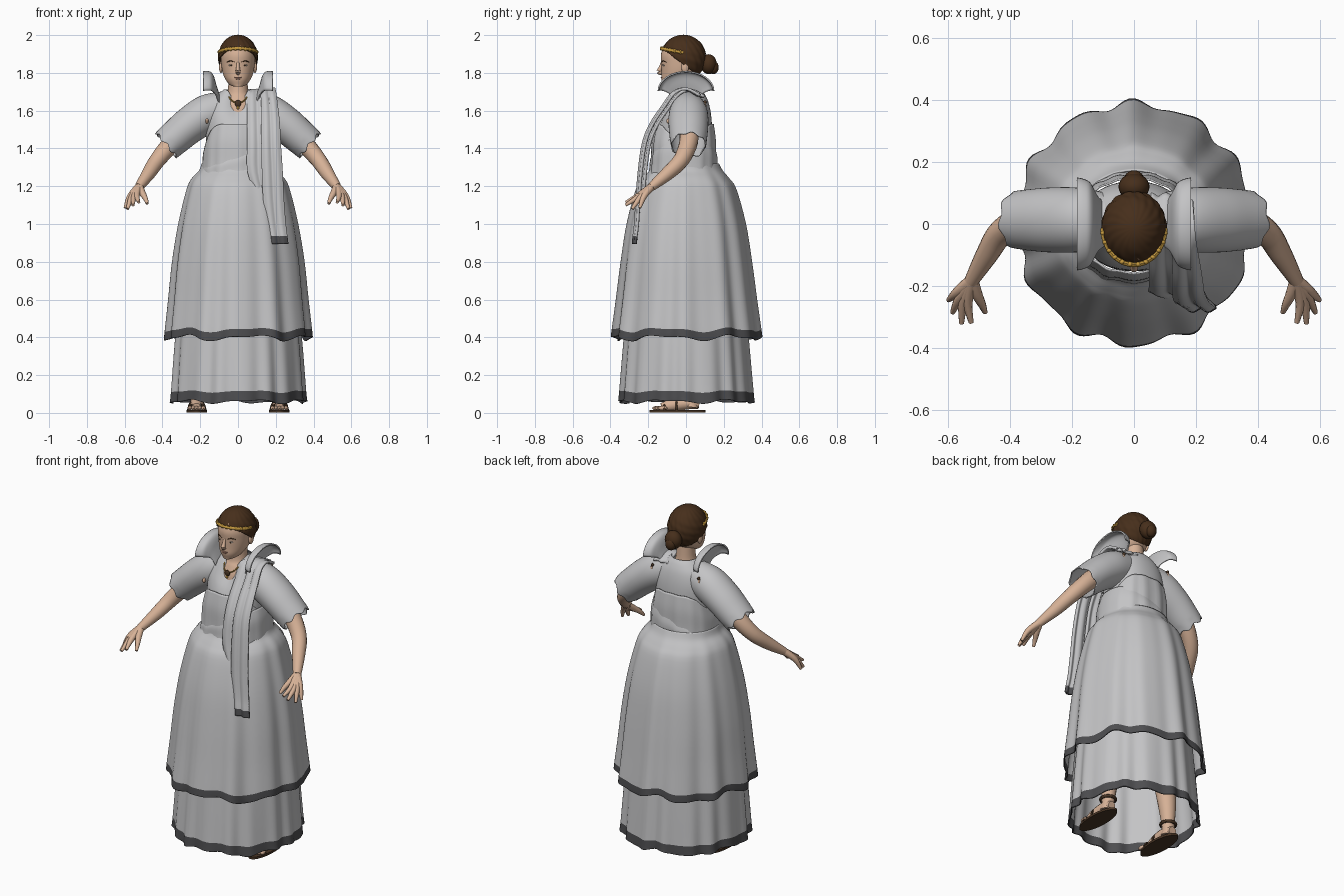
import bpy, bmesh, math
from math import sin, cos, pi
from mathutils import Vector, Matrix

cube = bpy.data.objects.get("Cube")
if cube:
    bpy.data.objects.remove(cube)


def material(name, r, g, b):
    m = bpy.data.materials.new(name)
    m.use_nodes = True
    m.diffuse_color = (r, g, b, 1)
    m.node_tree.nodes["Principled BSDF"].inputs["Base Color"].default_value = (r, g, b, 1)
    return m


CLOTH = material("pale grey cloth", .55, .55, .56)
HEM = material("dark grey hem", .075, .075, .08)
SKIN = material("skin", .68, .445, .31)
HAIR = material("brown hair", .062, .028, .011)
GOLD = material("gold", .56, .32, .05)
LEATHER = material("dark leather", .065, .035, .018)
LIPS = material("lips", .48, .25, .18)
WHITE = material("eye white", .6, .52, .45)


def finish(name, bm, mats, thick=0):
    bmesh.ops.recalc_face_normals(bm, faces=bm.faces)
    mesh = bpy.data.meshes.new(name)
    bm.to_mesh(mesh)
    bm.free()
    ob = bpy.data.objects.new(name, mesh)
    bpy.context.collection.objects.link(ob)
    for m in mats:
        mesh.materials.append(m)
    if thick:
        mod = ob.modifiers.new("cloth thickness", "SOLIDIFY")
        mod.thickness = thick
        mod.offset = 0
    return ob


def loft(name, rows, mats, closed=True, caps=False, thick=0, hem_rows=0):
    """Skin a surface over rows of points; the last hem_rows take the second material."""
    bm = bmesh.new()
    grid = [[bm.verts.new(p) for p in row] for row in rows]
    n = len(grid[0])
    for r in range(len(grid) - 1):
        for i in range(n if closed else n - 1):
            j = (i + 1) % n
            f = bm.faces.new((grid[r][i], grid[r][j], grid[r + 1][j], grid[r + 1][i]))
            f.material_index = int(r >= len(grid) - 1 - hem_rows)
    if caps:
        bm.faces.new(grid[0])
        bm.faces.new(grid[-1])
    return finish(name, bm, mats, thick)


def dense(keys, n=5):
    """Smooth (Catmull-Rom) interpolation through key tuples."""
    out = []
    for i in range(len(keys) - 1):
        a, b, c, d = (Vector(keys[min(max(i + k, 0), len(keys) - 1)]) for k in (-1, 0, 1, 2))
        for s in range(n):
            t = s / n
            out.append(b + .5 * t * (c - a + t * (2 * a - 5 * b + 4 * c - d + t * (3 * (b - c) + d - a))))
    return out + [Vector(keys[-1])]


def ring(z, rx, ry, cy=0, n=48, power=1):
    pts = []
    for i in range(n):
        c, s = cos(2 * pi * i / n), sin(2 * pi * i / n)
        pts.append(Vector((rx * math.copysign(abs(c) ** power, c),
                           cy + ry * math.copysign(abs(s) ** power, s), z)))
    return pts


def tube(name, pts, radii, mat, sides=12):
    keys = dense([(*p, r) for p, r in zip(pts, radii)], 4)
    path = [k.to_3d() for k in keys]
    rows = []
    for i, p in enumerate(path):
        d = path[min(i + 1, len(path) - 1)] - path[max(i - 1, 0)]
        q = d.to_track_quat("Z", "Y")
        rows.append([p + q @ v for v in ring(0, keys[i][3], keys[i][3], n=sides)])
    return loft(name, rows, [mat], caps=True)


def ball(name, centre, size, mat, segments=24):
    bm = bmesh.new()
    bmesh.ops.create_uvsphere(bm, u_segments=segments, v_segments=segments // 2, radius=1,
                              matrix=Matrix.LocRotScale(Vector(centre), None, Vector(size)))
    return finish(name, bm, [mat])


# Skirts: pleated lofts whose folds deepen towards a dark hem
def skirt(name, profile, folds, depth, dip):
    keys = dense(profile, 4)
    rows = []
    for k, (z, rx, ry) in enumerate(keys):
        t = k / (len(keys) - 1)
        row = ring(z, rx, ry, n=160)
        for i, p in enumerate(row):
            a = 2 * pi * i / len(row)
            f = 1 + depth * t * (cos(folds * a) + .4 * cos((folds + 7) * a + 1))
            p.x, p.y = p.x * f, p.y * f
            p.z += dip * t * t * (cos(6 * a + 2) + .6 * cos(11 * a))
        rows.append(row)
    loft(name, rows, [CLOTH, HEM], thick=.006, hem_rows=4)


skirt("overskirt", [(1.32, .19, .172), (1.28, .204, .192), (1.238, .243, .226), (1.18, .268, .261),
                    (1.0, .31, .308), (.8, .341, .338), (.6, .36, .362), (.44, .376, .382),
                    (.398, .378, .386)], 12, .032, .012)
skirt("underskirt", [(1.15, .24, .23), (.8, .29, .29), (.4, .33, .325), (.113, .35, .348),
                     (.06, .354, .352)], 17, .026, .008)

# Tunic with a dipped neckline
rows = []
for z, rx, ry, cy in dense([(1.4, .165, .14, -.01), (1.5, .168, .14, -.005), (1.58, .165, .128, .002),
                            (1.645, .14, .108, .008), (1.688, .1, .087, .009), (1.71, .073, .07, .008)]):
    row = ring(z, rx, ry, cy, power=.9)
    for i, p in enumerate(row):
        w = max(0, -sin(2 * pi * i / len(row))) ** 8
        p.z -= max(0, z - 1.5) * .44 * w
    rows.append(row)
loft("tunic", rows, [CLOTH], thick=.005)

# Bodice, cut lower under the arms, and its slanted wrap
torso = dense([(0, .192, .175, -.012), (.35, .187, .168, -.012), (.7, .182, .165, -.01), (1, .168, .15, -.006)])


def wrap(name, top, grow):
    rows = []
    for t, rx, ry, cy in torso:
        row = ring(0, rx + grow, ry + grow, cy, n=64, power=.85)
        for i, p in enumerate(row):
            a = 2 * pi * i / len(row)
            p.z = 1.235 + t * (top(p.x, a) - 1.235)
            p.y += .005 * cos(14 * a) * (1 - t * .5)
        rows.append(row)
    loft(name, rows, [CLOTH], thick=.006)


wrap("bodice", lambda x, a: 1.53 - .1 * abs(cos(a)) ** 5, 0)
wrap("bodice_wrap", lambda x, a: 1.385 + .38 * x, .008)

# Stole hanging from the left shoulder in two layers
drape = [(.07, 1.68), (.0, 1.715), (-.063, 1.695), (-.12, 1.62), (-.18, 1.53), (-.22, 1.43),
         (-.242, 1.28), (-.254, 1.13), (-.262, 1.0), (-.27, .935), (-.273, .895)]


def stole(name, left, right, back, hem):
    rows = []
    for y, z, x0, x1 in dense([(*p, a, b) for p, a, b in zip(drape, left, right)], 4):
        rows.append([(x0 + (x1 - x0) * u / 16, y + back + .006 * cos(u * pi / 4), z - back * .3)
                     for u in range(17)])
    loft(name, rows, [CLOTH, HEM], closed=False, thick=.015, hem_rows=hem)


stole("stole_front", [.11, .115, .12, .125, .125, .125, .128, .135, .15, .16, .165],
      [.19, .195, .2, .21, .22, .225, .235, .242, .252, .26, .265], 0, 4)
stole("stole_inner", [.055, .05, .048, .05, .05, .05, .052, .108, .14, .155, .16],
      [.15, .15, .15, .15, .155, .16, .165, .17, .18, .18, .18], .022, 0)

# Neck, head and face
loft("neck", [ring(*k, n=32) for k in dense([(1.54, .12, .09, -.01), (1.62, .1, .085, -.005),
     (1.665, .075, .07, -.003), (1.7, .055, .057, 0), (1.78, .05, .052, 0)])], [SKIN])
loft("head", [ring(*k, n=40) for k in dense([(1.728, .022, .025, -.095), (1.738, .045, .052, -.07),
     (1.765, .066, .082, -.048), (1.8, .081, .1, -.03), (1.85, .089, .107, -.024), (1.9, .09, .108, -.024),
     (1.95, .075, .09, -.02), (1.98, .03, .04, -.02)])], [SKIN], caps=True)
tube("nose", [(0, -.126, 1.855), (0, -.136, 1.825), (0, -.143, 1.806), (0, -.125, 1.796)],
     [.007, .01, .013, .008], SKIN)
ball("upper_lip", (0, -.127, 1.776), (.02, .007, .004), LIPS)
ball("lower_lip", (0, -.125, 1.769), (.016, .007, .005), LIPS)

# Hair cap trimmed along a sloping hairline, with lumpy waves
bm = bmesh.new()
bmesh.ops.create_uvsphere(bm, u_segments=96, v_segments=48, radius=1)
for v in bm.verts:
    a = math.atan2(v.co.y, v.co.x)
    f = 1 + (1 - v.co.z ** 2) * (.014 * sin(18 * a + 9 * v.co.z) + .01 * cos(18 * v.co.z + 5 * a))
    v.co = Vector((0, -.014, 1.88)) + Vector((.102 * v.co.x, .117 * v.co.y, .119 * v.co.z)) * f
bmesh.ops.bisect_plane(bm, geom=bm.verts[:] + bm.edges[:] + bm.faces[:], plane_co=(0, -.12, 1.925),
                       plane_no=(0, .76, 1), clear_inner=True)
finish("hair", bm, [HAIR], .006)
ball("bun", (0, .12, 1.846), (.05, .043, .053), HAIR)
ball("bun_coil", (0, .144, 1.829), (.032, .029, .036), HAIR)
arc = [(.1 * cos(a), -.014 + .117 * sin(a), 1.907 - .022 * sin(a)) for a in
       (pi + pi * i / 24 for i in range(25))]
tube("headband", arc, [.008] * len(arc), GOLD, 8)
for i, p in enumerate(arc[1::2]):
    ball("headband_leaf_%d" % i, p, (.01, .009, .012), GOLD, 8)

# Necklace
tube("necklace", [(-.056, -.035, 1.69), (-.035, -.085, 1.655), (0, -.1, 1.64), (.035, -.085, 1.655),
                  (.056, -.035, 1.69)], [.0035] * 5, GOLD, 8)
ball("pendant", (0, -.103, 1.638), (.017, .008, .018), LEATHER)
ball("pendant_drop", (0, -.106, 1.615), (.007, .006, .009), GOLD)

# Paired parts: +1 is the model's left
for s, side in ((1, "left_"), (-1, "right_")):
    def mir(points):
        return [(s * x, y, z) for x, y, z in points]

    # Face details
    ball(side + "eye", (s * .037, -.1185, 1.84), (.013, .006, .005), WHITE)
    ball(side + "iris", (s * .037, -.1235, 1.84), (.0045, .002, .0045), LEATHER)
    tube(side + "brow", mir([(.018, -.128, 1.857), (.04, -.121, 1.863), (.06, -.104, 1.856)]),
         [.002, .003, .0015], HAIR, 8)
    ball(side + "ear", (s * .09, -.005, 1.83), (.011, .02, .03), SKIN)

    # Wide sleeve: tilted oval rings along the arm
    rows = []
    for x, z, h, d, tilt in dense([(.07, 1.61, .09, .08, .05), (.17, 1.579, .1, .1, .3),
                                   (.26, 1.52, .094, .102, .58), (.335, 1.456, .088, .096, .68),
                                   (.378, 1.418, .084, .09, .7)]):
        row = []
        for i in range(40):
            a = 2 * pi * i / 40
            k = h * sin(a)
            wave = .006 * cos(7 * a) * (x > .35)
            row.append((s * (x + k * sin(tilt) + wave), .013 + d * cos(a), z + k * cos(tilt) - wave))
        rows.append(row)
    loft(side + "sleeve", rows, [CLOTH], thick=.006)

    # Standing shoulder piece: an arch that flattens into a level outer band
    rows = []
    for x, hy, top, end in dense([(.1, .07, 1.68, 1.64), (.118, .085, 1.735, 1.685), (.131, .108, 1.78, 1.70),
                                  (.145, .132, 1.801, 1.707), (.165, .142, 1.806, 1.707),
                                  (.184, .146, 1.805, 1.705)], 4):
        rows.append([(s * x, hy * sin(u * pi / 24), end + (top - end) * cos(u * pi / 24))
                     for u in range(-12, 13)])
    loft(side + "shoulder_fan", rows, [CLOTH], closed=False, thick=.008)

    # Bare skin and pin where sleeve meets tunic
    ball(side + "pin", (s * .155, .1, 1.645), (.008, .01, .009), LEATHER, 12)
    ball(side + "shoulder_gap", (s * .158, .096, 1.625), (.009, .012, .02), SKIN, 12)
    ball(side + "armpit_gap", (s * .164, -.09, 1.545), (.008, .014, .014), SKIN, 12)

    # Arm, fingers fanned from the wrist, and thumb
    tube(side + "arm", mir([(.22, .015, 1.56), (.34, .015, 1.44), (.425, -.025, 1.34), (.475, -.1, 1.265),
                            (.525, -.185, 1.195)]), [.055, .05, .043, .036, .023], SKIN, 16)
    wrist = (.522, -.18, 1.2)
    for i, (knuckle, tip) in enumerate((((.572, -.222, 1.147), (.598, -.245, 1.085)),
                                        ((.563, -.24, 1.142), (.585, -.285, 1.08)),
                                        ((.55, -.25, 1.145), (.556, -.32, 1.1)),
                                        ((.536, -.25, 1.152), (.525, -.318, 1.115)))):
        tube(side + "finger_%d" % i, mir([wrist, knuckle, tip]), [.021, .016, .008], SKIN, 10)
    tube(side + "thumb", mir([wrist, (.507, -.225, 1.165), (.49, -.26, 1.135), (.48, -.285, 1.108)]),
         [.02, .018, .013, .008], SKIN, 10)

    # Leg, foot and sandal
    tube(side + "leg", mir([(.14, .01, .95), (.17, .02, .5), (.2, .035, .28), (.215, .035, .09), (.217, .03, .03)]),
         [.09, .06, .055, .036, .038], SKIN, 16)
    tube(side + "foot", mir([(.217, .07, .044), (.217, .02, .053), (.218, -.07, .042), (.22, -.13, .03)]),
         [.024, .034, .034, .022], SKIN, 14)
    for i in range(5):
        ball(side + "toe_%d" % i, (s * (.183 + .018 * i), -.155 + .008 * i, .025), (.011, .024, .012), SKIN, 12)
    loft(side + "sole", [ring(z, .054, .148, -.045, n=32) for z in (.001, .014)], [LEATHER], caps=True)
    bpy.data.objects[side + "sole"].location.x = s * .218
    for name, y, z, rx, rz in (("toe_strap", -.115, .022, .046, .034), ("instep_strap", -.05, .025, .044, .055)):
        hoop = [(s * .218 + rx * cos(i * pi / 8), y, z - .01 + rz * sin(i * pi / 8)) for i in range(9)]
        tube(side + name, hoop, [.006] * 9, LEATHER, 8)
    loop = [(s * .215 + .041 * cos(i * pi / 8), .035 + .041 * sin(i * pi / 8), .098) for i in range(17)]
    tube(side + "ankle_strap", loop, [.009] * 17, LEATHER, 8)

# Smooth shading that keeps sharp edges
bpy.ops.object.select_all(action="DESELECT")
for ob in bpy.context.collection.objects:
    if ob.type == "MESH":
        ob.select_set(True)
        bpy.context.view_layer.objects.active = ob
bpy.ops.object.shade_smooth_by_angle(angle=math.radians(45))
